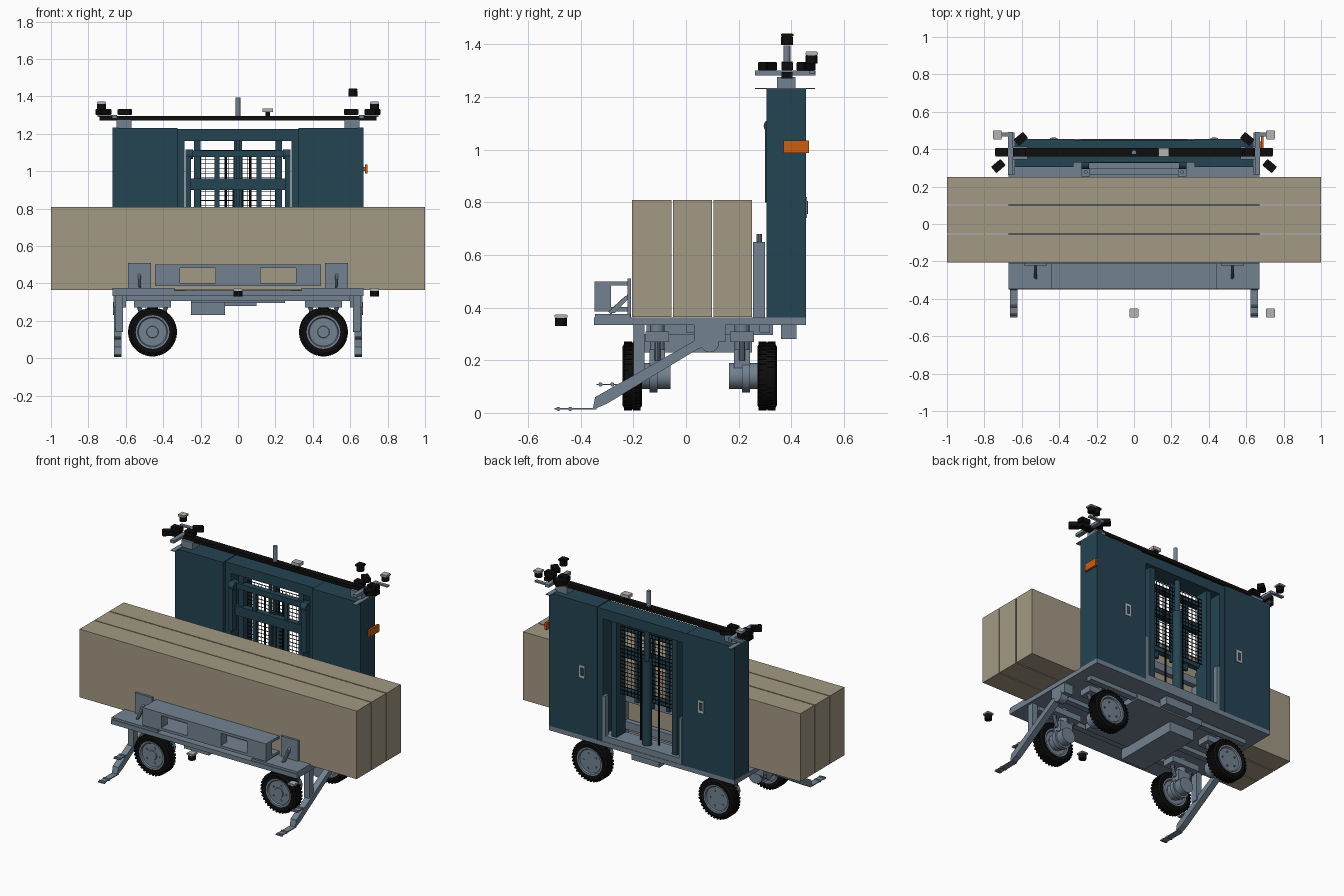
import bpy, bmesh, math
from mathutils import Matrix, Vector

if "Cube" in bpy.data.objects:
    bpy.data.objects.remove(bpy.data.objects["Cube"], do_unlink=True)


def material(name, r, g, b):
    m = bpy.data.materials.new(name)
    m.use_nodes = True
    m.diffuse_color = (r, g, b, 1)
    node = next(n for n in m.node_tree.nodes if n.type == 'BSDF_PRINCIPLED')
    node.inputs["Base Color"].default_value = (r, g, b, 1)
    return m


TEAL = material("dark teal", .018, .058, .085)
SLATE = material("slate grey", .17, .225, .285)
TAN = material("timber tan", .37, .32, .23)
BLACK = material("black", .004, .004, .004)
PALE = material("pale grey", .45, .46, .45)
ORANGE = material("orange", .62, .11, .005)


def finish(bm, name, mat, smooth=False):
    me = bpy.data.meshes.new(name)
    bmesh.ops.recalc_face_normals(bm, faces=bm.faces)
    bm.to_mesh(me)
    bm.free()
    me.materials.append(mat)
    ob = bpy.data.objects.new(name, me)
    bpy.context.collection.objects.link(ob)
    if smooth:
        bpy.ops.object.select_all(action='DESELECT')
        ob.select_set(True)
        bpy.context.view_layer.objects.active = ob
        bpy.ops.object.shade_smooth_by_angle(angle=math.radians(35))
    return ob


def box(name, mat, x, y, z, turn=0, bevel=0):
    """Box from (min, max) ranges, optionally turned about its own z axis."""
    bm = bmesh.new()
    size = [r[1] - r[0] for r in (x, y, z)]
    mid = Vector([(r[0] + r[1]) / 2 for r in (x, y, z)])
    bmesh.ops.create_cube(bm, size=1, matrix=Matrix.Translation(mid)
                          @ Matrix.Rotation(turn, 4, 'Z') @ Matrix.Diagonal((*size, 1)))
    if bevel:
        bmesh.ops.bevel(bm, geom=bm.edges[:], offset=bevel, segments=2, affect='EDGES')
    return finish(bm, name, mat)


def span(c, half):
    return (c - half, c + half)


def mirrored(x, s):
    return tuple(sorted((x[0] * s, x[1] * s)))


def rod(name, mat, a, b, r, sides=16):
    a, b = Vector(a), Vector(b)
    d = b - a
    bm = bmesh.new()
    bmesh.ops.create_cone(bm, cap_ends=True, segments=sides, radius1=r, radius2=r, depth=d.length,
                          matrix=Matrix.Translation((a + b) / 2)
                          @ d.to_track_quat('Z', 'Y').to_matrix().to_4x4())
    return finish(bm, name, mat, True)


def lathe(name, mat, profile, centre):
    """Spin (radius, offset) points about an axis along y."""
    bm = bmesh.new()
    vs = [bm.verts.new((r, o, 0)) for r, o in profile]
    es = [bm.edges.new(p) for p in zip(vs, vs[1:])]
    bmesh.ops.spin(bm, geom=vs + es, axis=(0, 1, 0), cent=(0, 0, 0), angle=math.tau, steps=40)
    bmesh.ops.remove_doubles(bm, verts=bm.verts, dist=.0005)
    bmesh.ops.translate(bm, verts=bm.verts, vec=centre)
    return finish(bm, name, mat, True)


def side_plate(name, mat, x, outline):
    """Extrude a (y, z) outline across an x range."""
    bm = bmesh.new()
    f = bm.faces.new([bm.verts.new((x[0], y, z)) for y, z in outline])
    ext = bmesh.ops.extrude_face_region(bm, geom=[f])["geom"]
    bmesh.ops.translate(bm, verts=[v for v in ext if isinstance(v, bmesh.types.BMVert)],
                        vec=(x[1] - x[0], 0, 0))
    return finish(bm, name, mat)


# Deck and underframe
box("deck", SLATE, (-.67, .67), (-.35, .455), (.333, .362))
for y in (-.18, .02, .3):
    box("deck_cross_rail", SLATE, (-.6, .6), span(y, .02), (.305, .333))
box("centre_beam", SLATE, (-.25, .25), (-.15, .33), (.295, .333))
box("under_deck_box", SLATE, (-.25, -.07), (-.2, .25), (.23, .3))
box("rear_coupling", SLATE, (-.1, .1), (.36, .42), (.28, .333))

# Timber packs
for y in ((-.205, -.056), (-.05, .098), (.105, .25)):
    box("timber_pack", TAN, (-1, 1), y, (.364, .808))

# Wheels with drive units
for s in (-1, 1):
    for yc, inward in ((-.204, 1), (.308, -1)):
        c = (s * .457, yc, .14)
        lathe("tyre", BLACK, [(.09, -.034), (.112, -.037), (.124, -.03), (.127, -.015), (.127, .015),
                              (.124, .03), (.112, .037), (.09, .034), (.09, -.034)], c)
        lathe("rim", SLATE, [(0, -.03), (.03, -.03), (.032, -.024), (.075, -.024), (.08, -.033),
                             (.092, -.034), (.092, .034), (.08, .033), (.075, .024), (.03, .024), (0, .024)], c)
        # Tread blocks around the tyre
        bm = bmesh.new()
        for i in range(36):
            for side in (-1, 1):
                bmesh.ops.create_cube(bm, size=1, matrix=Matrix.Translation(c)
                                      @ Matrix.Rotation(math.tau * (i + side / 4) / 36, 4, 'Y')
                                      @ Matrix.Translation((.126, side * .017, 0))
                                      @ Matrix.Diagonal((.009, .03, .011, 1)))
        finish(bm, "tread_blocks", BLACK)
        for i in range(5):
            a = math.tau * i / 5
            p = (c[0] + .05 * math.cos(a), c[2] + .05 * math.sin(a))
            rod("wheel_bolt", SLATE, (p[0], yc - .03, p[1]), (p[0], yc + .03, p[1]), .006, 8)
        y1 = yc + inward * .045
        y2 = yc + inward * .145
        rod("hub_motor", SLATE, (c[0], yc, .14), (c[0], y2, .14), .05, 20)
        rod("motor_flange", SLATE, (c[0], y1 + inward * .02, .14), (c[0], y1 + inward * .05, .14), .062, 20)
        ym = (y1 + y2) / 2
        box("steering_knuckle", SLATE, span(c[0], .045), span(ym, .03), (.17, .24))
        rod("steering_post", SLATE, (c[0], ym, .22), (c[0], ym, .335), .028)
        box("suspension_mount", SLATE, span(c[0], .1), span(ym, .045), (.27, .31))
        for dx in (-.08, .08):
            rod("suspension_link", SLATE, (c[0] + dx, ym, .3), (c[0] + dx * .6, ym, .2), .012, 10)

# Folding stabiliser legs
for s in (-1, 1):
    x = mirrored((.622, .662), s)
    side_plate("stabiliser_leg", SLATE, x, [(-.355, .012), (-.345, .06), (.06, .29), (.11, .285),
                                            (.105, .25), (.05, .245), (-.3, .035)])
    rod("leg_pivot", SLATE, (x[0] - .005, .09, .265), (x[1] + .005, .09, .265), .035)
    box("leg_hanger", SLATE, mirrored((.615, .655), s), (-.2, -.157), (.14, .335))
    box("pivot_bracket", SLATE, mirrored((.6, .665), s), (.03, .15), (.27, .335))
    box("foot_strip", SLATE, x, (-.5, -.34), (.012, .018))
    box("upper_strip", SLATE, x, (-.34, -.26), (.105, .11))
    for y, z in ((-.485, .015), (-.44, .015), (-.325, .108), (-.28, .108)):
        rod("foot_pin", SLATE, (x[0], y, z), (x[1], y, z), .008, 10)

# Front bumper frame with two openings
box("bumper_top", SLATE, (-.445, .445), (-.348, -.21), (.483, .5))
box("bumper_base", SLATE, (-.445, .445), (-.348, -.21), (.385, .402))
for x in ((-.445, -.31), (-.12, .12), (.31, .445)):
    box("bumper_post", SLATE, x, (-.348, -.285), (.402, .483))
for s in (-1, 1):
    box("load_stop", SLATE, mirrored((.465, .588), s), (-.222, -.208), (.362, .51))
    side_plate("load_stop_brace", SLATE, mirrored((.52, .535), s),
               [(-.29, .38), (-.222, .45), (-.222, .43), (-.27, .38)])
    box("load_stop_foot", SLATE, mirrored((.34, .67), s), (-.345, -.21), (.362, .376))
    rod("stop_handle", SLATE, (s * .525, -.29, .38), (s * .525, -.225, .44), .007, 8)

# Cabinets, cap plates and latches
for s in (-1, 1):
    box("cabinet", TEAL, mirrored((.323, .67), s), (.305, .455), (.362, 1.23))
    box("cabinet_inner_return", TEAL, mirrored((.285, .33), s), (.335, .45), (.362, 1.2))
    box("cabinet_cap", SLATE, mirrored((.64, .67), s), (.262, .49), (1.23, 1.234))
    box("latch_plate", PALE, span(s * .43, .02), (.455, .46), (.74, .82))
    box("latch_recess", TEAL, span(s * .43, .012), (.46, .463), (.755, .805))
    box("bar_pedestal", SLATE, span(s * .61, .04), (.345, .415), (1.23, 1.275))
box("mast_header", TEAL, (-.325, .325), (.33, .45), (1.16, 1.225))

# Lifting mast and carriage
for s in (-1, 1):
    box("outer_upright", TEAL, mirrored((.2, .235), s), (.34, .43), (.362, 1.19))
    box("inner_upright", TEAL, mirrored((.25, .282), s), (.3, .345), (.8, 1.1))
    box("back_rest_bar", TEAL, mirrored((.1, .125), s), (.33, .35), (.62, 1.1))
    rod("hydraulic_hose", BLACK, (s * .065, .37, .4), (s * .065, .37, 1.1), .006, 8)
    box("lower_carriage_post", SLATE, mirrored((.235, .28), s), (.255, .3), (.362, .65))
    rod("carriage_pin", SLATE, (s * .257, .278, .64), (s * .257, .278, .68), .01, 10)
    box("rear_guide", SLATE, mirrored((.265, .285), s), (.42, .452), (.362, .66))
    rod("carriage_roller", TEAL, (s * .24, .32, 1.09), (s * .28, .32, 1.09), .025)
for z in ((1.075, 1.11), (.9, .96), (.66, .69)):
    box("carriage_bar", TEAL, (-.28, .28), (.325, .365), z)
for z in ((.4, .45), (.58, .63)):
    box("lower_carriage_bar", SLATE, (-.25, .25), (.265, .3), z)
box("mast_base", SLATE, (-.285, .285), (.33, .452), (.362, .4))
rod("lift_cylinder", TEAL, (0, .4, .4), (0, .4, .95), .03)
rod("lift_piston", TEAL, (0, .4, .95), (0, .4, 1.17), .018)
for dx in (-.014, .014):
    box("lift_chain", TEAL, span(dx, .008), (.35, .365), (.62, 1.17))

# Guard mesh
for i in range(19):
    z = .67 + i * .0245
    box("mesh_wire", BLACK, (-.2, .2), (.385, .389), (z, z + .003))
for i in range(17):
    box("mesh_wire_upright", BLACK, span(-.2 + i * .025, .001), (.385, .389), (.67, 1.11))

# Sensor bar with cameras
box("sensor_bar", BLACK, (-.74, .74), (.362, .405), (1.27, 1.295))
for s in (-1, 1):
    box("sensor_crossbar", SLATE, span(s * .66, .014), (.262, .492), (1.282, 1.3))
    box("sensor_arm", SLATE, mirrored((.66, .75), s), (.468, .49), (1.29, 1.3))
    for x, y, turn in ((.605, .455, .7), (.725, .31, .7), (.71, .384, 0), (.61, .384, 0)):
        box("camera", BLACK, span(s * x, .033), span(y, .022), (1.3, 1.332), -turn * s, .003)
box("signal_box", PALE, span(.16, .028), span(.384, .022), (1.315, 1.335))
box("signal_box_stand", BLACK, span(.16, .012), span(.384, .012), (1.29, 1.316))
rod("aerial_post", SLATE, (0, .383, 1.29), (0, .383, 1.395), .013)


# Scanner pods
def scanner(x, y, z, lid):
    rod("scanner_body", BLACK, (x, y, z - .022), (x, y, z + .008), .023, 24)
    box("scanner_lid", lid, span(x, .024), span(y, .024), (z + .008, z + .022), 0, .003)


for s in (-1, 1):
    scanner(s * .73, .477, 1.35, PALE)
scanner(.615, .384, 1.42, BLACK)
for x in (0, .73):
    scanner(x, -.475, .352, PALE)

# Warning light
box("warning_light", ORANGE, (.678, .692), (.37, .468), (.987, 1.035))
box("warning_light_mount", ORANGE, (.668, .68), (.4, .44), (1, 1.022))
